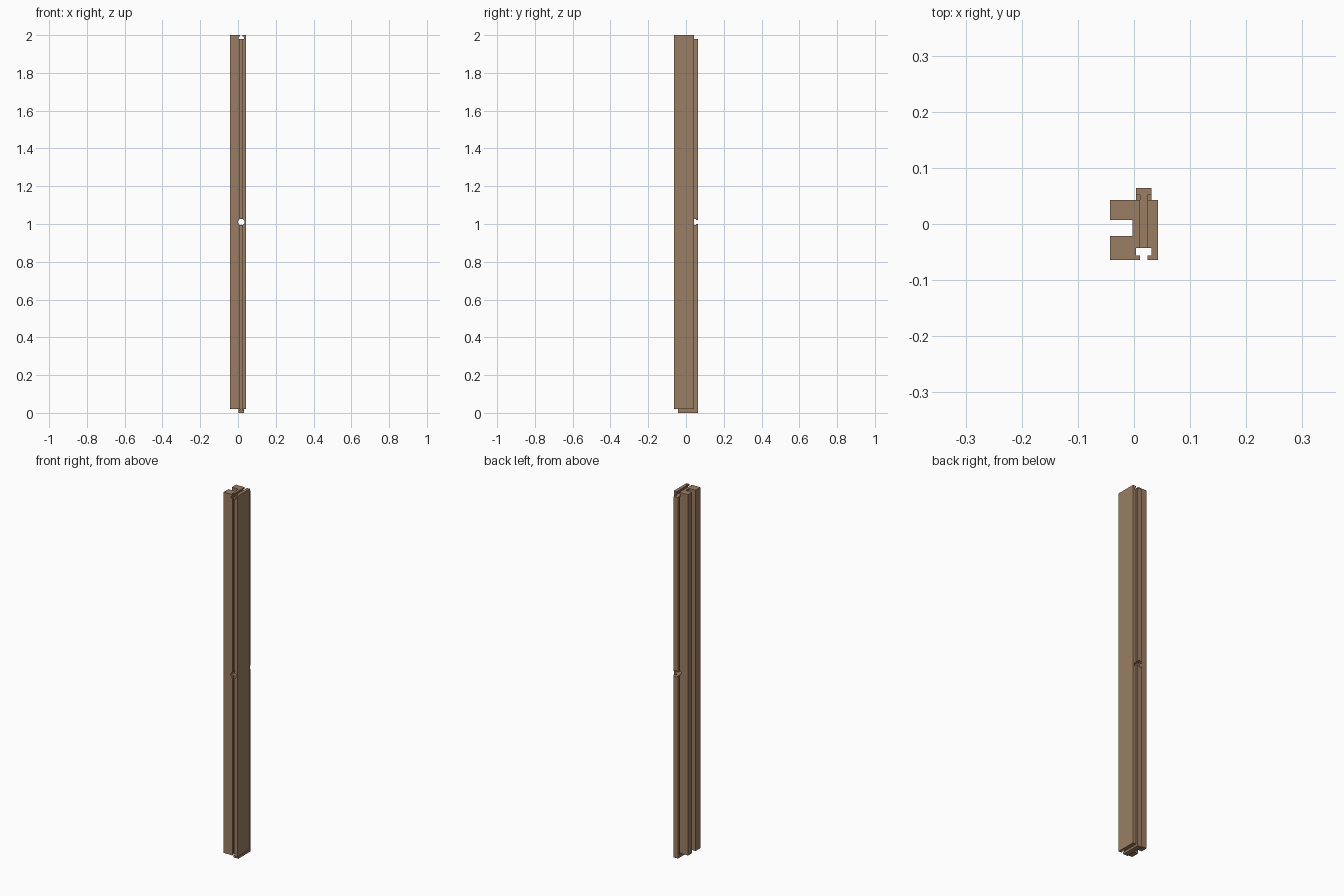
import bpy, bmesh

if "Cube" in bpy.data.objects:
    bpy.data.objects.remove(bpy.data.objects["Cube"])

wood = bpy.data.materials.new("brown wood")
wood.diffuse_color = (0.33, 0.21, 0.125, 1)
wood.use_nodes = True
wood.node_tree.nodes["Principled BSDF"].inputs["Base Color"].default_value = wood.diffuse_color

CX = 0.0175            # centre line of the tongues and grooves
BASE, TOP = 0.021, 2.0  # body height range
BACK, FRONT = 0.043, -0.064
NECK, HEAD = 0.007, 0.0137  # half widths of the T shape


def extrude(name, profile, axis, start, end):
    """Extrude a 2D profile: (x, y) along Z or (x, z) along Y."""
    def place(p, t):
        return (p[0], p[1], t) if axis == 'Z' else (p[0], t, p[1])
    bm = bmesh.new()
    a = [bm.verts.new(place(p, start)) for p in profile]
    b = [bm.verts.new(place(p, end)) for p in profile]
    n = len(profile)
    bm.faces.new(a)
    bm.faces.new(b[::-1])
    for i in range(n):
        j = (i + 1) % n
        bm.faces.new((a[i], b[i], b[j], a[j]))
    bmesh.ops.recalc_face_normals(bm, faces=bm.faces[:])
    me = bpy.data.meshes.new(name)
    bm.to_mesh(me)
    bm.free()
    me.materials.append(wood)
    ob = bpy.data.objects.new(name, me)
    bpy.context.collection.objects.link(ob)
    return ob


def tee(root, step, tip):
    """T profile: narrow from root to step, wide from step to tip."""
    half = [(NECK, root), (NECK, step), (HEAD, step), (HEAD, tip)]
    return ([(CX + w, v) for w, v in half]
            + [(CX - w, v) for w, v in reversed(half)])


def cut(ob, cutter):
    mod = ob.modifiers.new("cut", 'BOOLEAN')
    mod.operation = 'DIFFERENCE'
    mod.solver = 'EXACT'
    mod.object = cutter
    bpy.context.view_layer.objects.active = ob
    bpy.ops.object.modifier_apply(modifier=mod.name)


# Body: block with a square channel on the left and a T groove in front
groove = tee(FRONT, -0.056, -0.043)
body = extrude("post_body",
               [(-0.0425, FRONT)] + groove[::-1]
               + [(0.0425, FRONT), (0.0425, BACK), (-0.0425, BACK),
                  (-0.0425, 0.007), (-0.003, 0.007),
                  (-0.003, -0.0215), (-0.0425, -0.0215)],
               'Z', BASE, TOP)

# T tongues along the back and under the bottom
back_tongue = extrude("back_tongue", tee(BACK, 0.052, 0.064), 'Z', 0, TOP - 0.021)
extrude("bottom_tongue", tee(BASE, 0.012, 0), 'Y', -0.043, 0.052)

# T groove across the top
top_groove = extrude("top_groove_cutter", tee(TOP + 0.02, TOP - 0.008, TOP - 0.021),
                     'Y', -0.1, 0.1)
cut(body, top_groove)

# Round hole through the middle, front to back
bpy.ops.mesh.primitive_cylinder_add(vertices=32, radius=0.017, depth=0.3,
                                    location=(CX, 0, (BASE + TOP) / 2),
                                    rotation=(1.5707963, 0, 0))
hole = bpy.context.object
hole.name = "hole_cutter"
hole.data.materials.append(wood)
cut(body, hole)
cut(back_tongue, hole)

for helper in (top_groove, hole):
    bpy.data.objects.remove(helper)
